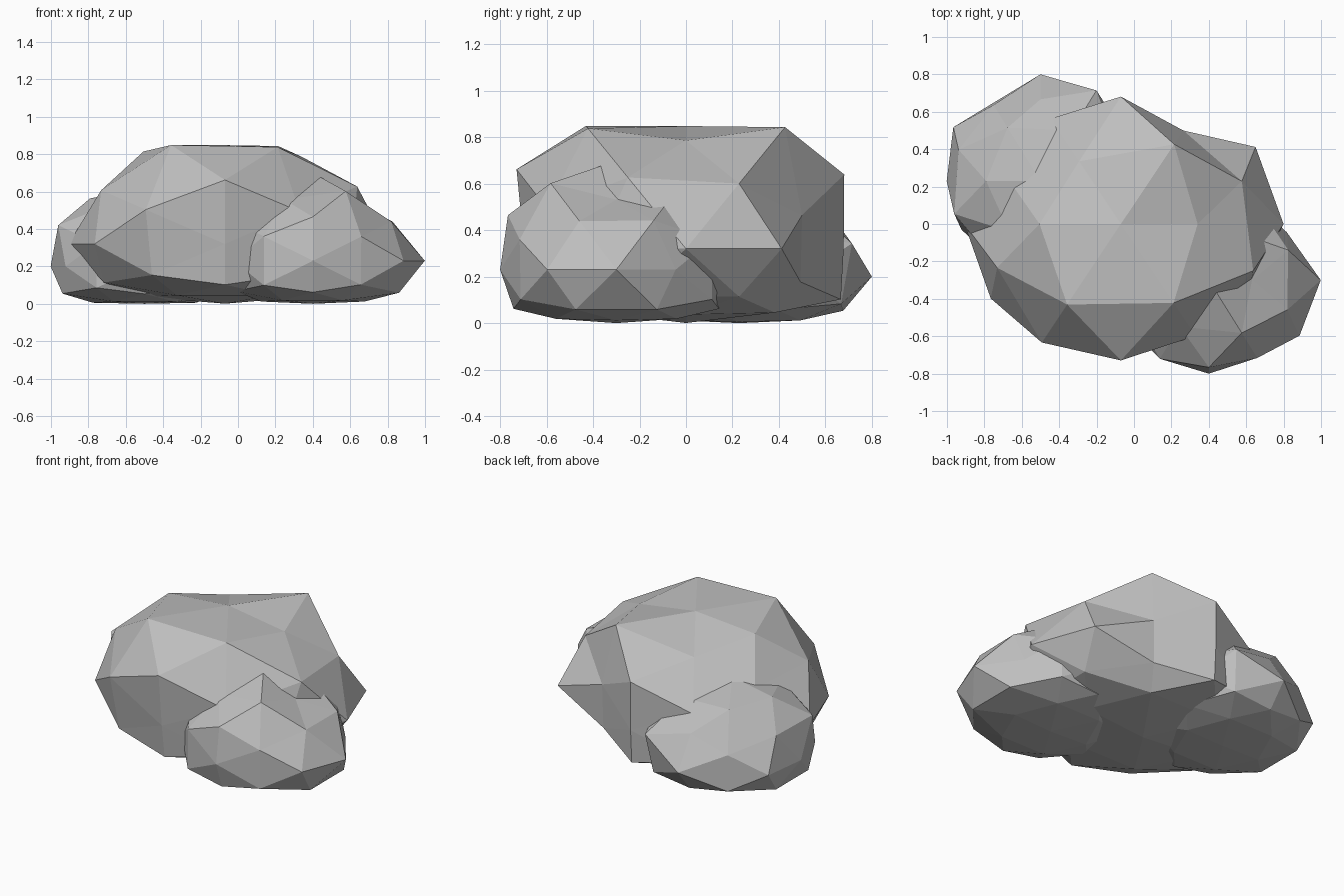
import bpy, bmesh

grey = bpy.data.materials.new("stone grey")
grey.diffuse_color = (0.52, 0.52, 0.52, 1)

# The 42 directions of a once-subdivided icosahedron, as rows mirrored by sign
ROWS = [(0, 0, 1), (.526, 0, .851), (0, .851, .526), (.309, .5, .809),
        (.809, .309, .5), (.5, .809, .309),
        (1, 0, 0), (0, 1, 0), (.851, .526, 0),
        (.5, .809, -.309), (.809, .309, -.5), (0, .851, -.526),
        (.309, .5, -.809), (.526, 0, -.851), (0, 0, -1)]


def rock(name, centre, size, foot, radii):
    """radii: one factor per row, or one per mirrored copy (++, +-, -+, --)."""
    bm = bmesh.new()
    factors = []
    for (x, y, z), r in zip(ROWS, radii):
        dirs = [(sx * x, sy * y, z)
                for sx in ((1, -1) if x else (1,))
                for sy in ((1, -1) if y else (1,))]
        for i, d in enumerate(dirs):
            bm.verts.new(d)
            factors.append(r[i] if isinstance(r, tuple) else r)
    verts = list(bm.verts)
    bmesh.ops.convex_hull(bm, input=verts)
    # push each corner in or out, and squash the underside to a flat foot
    for v, f in zip(verts, factors):
        p = v.co * f
        if p.z < foot:
            p.z = foot + (p.z - foot) * .36
        v.co = [c + s * q for c, s, q in zip(centre, size, p)]
        v.co.z = max(v.co.z, 0)
    bmesh.ops.recalc_face_normals(bm, faces=bm.faces)
    mesh = bpy.data.meshes.new(name)
    bm.to_mesh(mesh)
    bm.free()
    mesh.materials.append(grey)
    bpy.context.collection.objects.link(bpy.data.objects.new(name, mesh))


# Large central boulder
rock("main_boulder", (-.07, 0, .32), (.94, .87, .66), -.25,
     [.80, (.83, .88), (.92, .985), (.98, .97, .77, .99),
      (.85, .93, .76, .87), (.71, .85, .80, .90),
      (.925, .89), (.78, .80), (.90, .85, .85, .87),
      (.70, .80, .80, .83), .85, .90, .88, .88, .9])

# Small boulder at the front right
rock("front_boulder", (.40, -.30, .23), (.57, .565, .46), -.30,
     [1.02, (.77, .9), (.9, .97), (.9, 1.0, .9, .88),
      (.92, .91, .9, .9), (.9, .91, .9, .92),
      (1.05, .9), (.9, .885), (.86, 1.0, .9, .87),
      (.9, .9, .9, .92), (1.0, 1.0, .9, .9), .92, .92, .92, 1.0])

# Small boulder at the back left
rock("back_boulder", (-.50, .23, .20), (.57, .57, .44), -.25,
     [.95, (.9, .97), (.9, .9), (.95, .9, 1.0, .95),
      (.9, .9, .95, 1.0), (1.05, .9, .88, .9),
      (.9, .88), (1.0, .9), (.9, .9, .96, .87),
      (.95, .9, .9, .9), (.9, .9, .95, .95), .92, .92, .92, 1.0])
